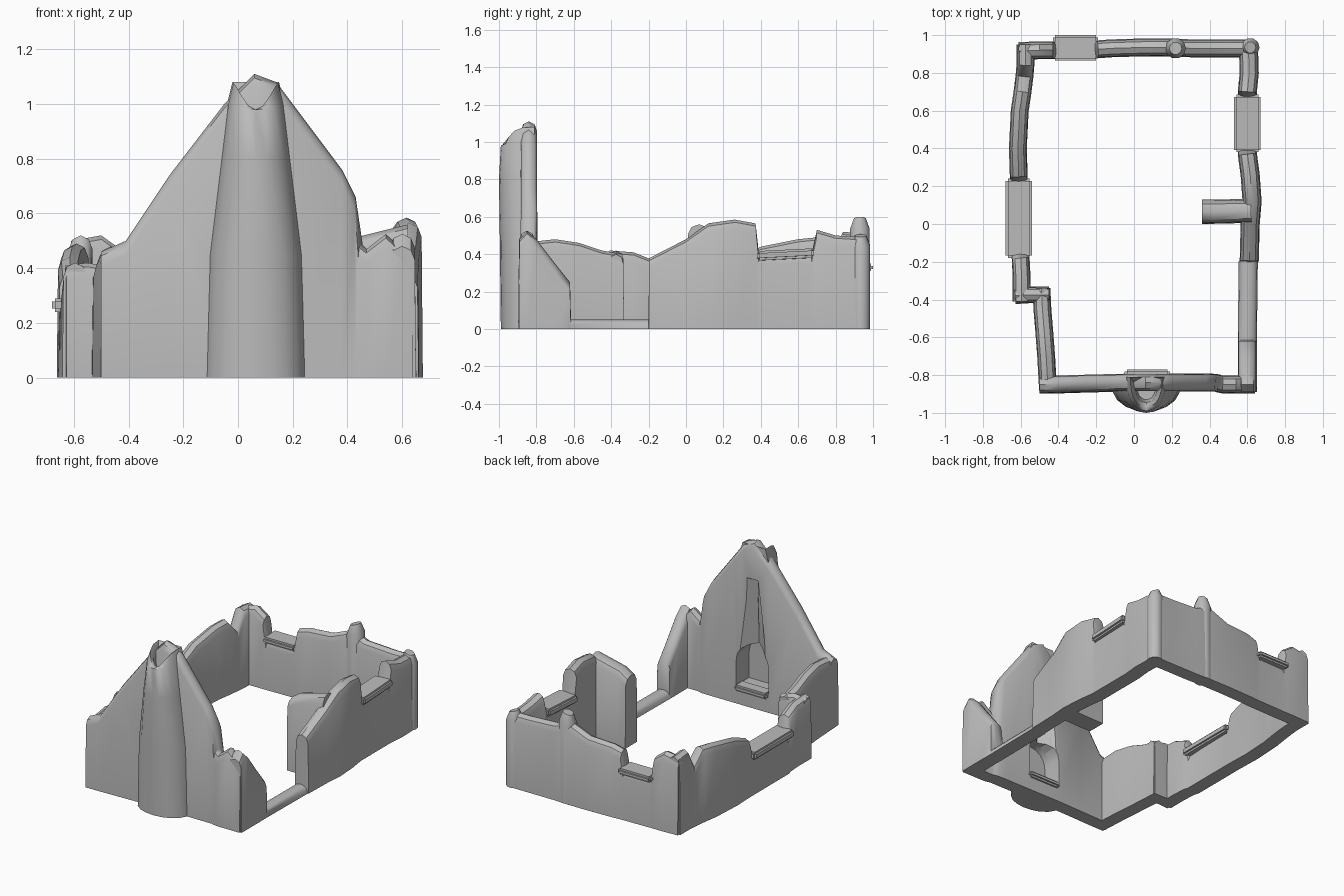
import bpy, bmesh, math
from mathutils import Vector

cube = bpy.data.objects.get("Cube")
if cube:
    bpy.data.objects.remove(cube, do_unlink=True)

stone = bpy.data.materials.new("grey_stone")
stone.use_nodes = True
GREY = (0.5, 0.5, 0.5, 1)
stone.diffuse_color = GREY
stone.node_tree.nodes["Principled BSDF"].inputs["Base Color"].default_value = GREY


def finish(name, bm):
    bmesh.ops.recalc_face_normals(bm, faces=bm.faces)
    mesh = bpy.data.meshes.new(name)
    bm.to_mesh(mesh)
    bm.free()
    mesh.materials.append(stone)
    obj = bpy.data.objects.new(name, mesh)
    bpy.context.collection.objects.link(obj)
    return obj


def smooth(obj, angle=42):
    bpy.ops.object.select_all(action="DESELECT")
    obj.select_set(True)
    bpy.context.view_layer.objects.active = obj
    bpy.ops.object.shade_smooth_by_angle(angle=math.radians(angle))


def loft(name, rings):
    """Skin closed rings of points and cap both ends."""
    bm = bmesh.new()
    loops = [[bm.verts.new(p) for p in ring] for ring in rings]
    n = len(loops[0])
    for a, b in zip(loops, loops[1:]):
        for i in range(n):
            j = (i + 1) % n
            bm.faces.new((a[i], a[j], b[j], b[i]))
    bm.faces.new(loops[0])
    bm.faces.new(loops[-1])
    return finish(name, bm)


def wall(name, path, half=0.043):
    """Upright wall with a rounded, broken crest: path holds x, y and crest height."""
    rings = []
    for i, (x, y, z) in enumerate(path):
        before, after = path[max(i - 1, 0)], path[min(i + 1, len(path) - 1)]
        t = Vector((after[0] - before[0], after[1] - before[1])).normalized()
        r = min(z * 0.5, 0.05)
        section = [(-1.1, 0), (-1, z - r), (-0.7, z - r * 0.3), (0, z),
                   (0.7, z - r * 0.3), (1, z - r), (1.1, 0)]
        rings.append([(x - t.y * s * half, y + t.x * s * half, h) for s, h in section])
    obj = loft(name, rings)
    smooth(obj)
    return obj


def slab(name, x, y, z, tilt=0.0):
    """Bevelled block from ranges in x, y and z."""
    bm = bmesh.new()
    bmesh.ops.create_cube(bm, size=1)
    for v in bm.verts:
        v.co = [r[0] + (c + 0.5) * (r[1] - r[0]) for c, r in zip(v.co, (x, y, z))]
        v.co.z += tilt * (v.co.x - x[0] + v.co.y - y[0])
    bmesh.ops.bevel(bm, geom=bm.edges[:], offset=0.012, segments=2, affect="EDGES")
    obj = finish(name, bm)
    smooth(obj)


def stub(name, x, y, radius, height, slant):
    """Leaning broken post."""
    rings = []
    for k, scale in ((0, 1), (0.9, 1), (1, 0.6)):
        ring = []
        for i in range(10):
            a = math.tau * i / 10
            c, s = math.cos(a) * radius * scale, math.sin(a) * radius * scale
            ring.append((x + c, y + s, height * k + slant * c * k))
        rings.append(ring)
    smooth(loft(name, rings))


# Front gable, falling to the right-hand corner
gable = wall("gable_wall", [
    (-0.5, -0.85, 0.46), (-0.41, -0.85, 0.5), (-0.25, -0.845, 0.74), (-0.05, -0.84, 1.0),
    (0.06, -0.84, 1.11), (0.14, -0.84, 1.08), (0.2, -0.84, 1.0), (0.38, -0.84, 0.76),
    (0.43, -0.84, 0.66), (0.45, -0.845, 0.49), (0.47, -0.85, 0.47), (0.54, -0.85, 0.525),
    (0.6, -0.85, 0.47), (0.64, -0.85, 0.42)])

# Right wall, with the doorway gap and window opening
wall("right_wall", [
    (0.6, -0.89, 0.48), (0.6, -0.85, 0.525), (0.6, -0.8, 0.48), (0.6, -0.7, 0.35),
    (0.6, -0.62, 0.25), (0.6, -0.615, 0.05), (0.605, -0.2, 0.05), (0.61, -0.195, 0.38),
    (0.615, 0, 0.48), (0.625, 0.12, 0.565), (0.615, 0.26, 0.585), (0.6, 0.37, 0.565),
    (0.6, 0.39, 0.4), (0.6, 0.67, 0.4), (0.6, 0.7, 0.53), (0.61, 0.8, 0.5),
    (0.605, 0.96, 0.49)], 0.046)

# Back wall
wall("back_wall", [
    (0.63, 0.93, 0.49), (0.5, 0.93, 0.49), (0.3, 0.93, 0.5), (0.2, 0.935, 0.54),
    (0.05, 0.935, 0.48), (-0.12, 0.93, 0.47), (-0.19, 0.925, 0.45), (-0.21, 0.925, 0.33),
    (-0.41, 0.92, 0.33), (-0.43, 0.92, 0.47), (-0.5, 0.92, 0.52), (-0.61, 0.915, 0.5)])

# Left wall, its jog, and the short run back to the gable
wall("left_wall", [
    (-0.575, 0.95, 0.51), (-0.575, 0.84, 0.52), (-0.58, 0.78, 0.4), (-0.59, 0.7, 0.49),
    (-0.605, 0.6, 0.48), (-0.615, 0.4, 0.44), (-0.61, 0.25, 0.38), (-0.61, 0.22, 0.27),
    (-0.61, -0.15, 0.25), (-0.6, -0.18, 0.37), (-0.595, -0.28, 0.41), (-0.595, -0.41, 0.42)])
wall("jog_wall", [(-0.63, -0.38, 0.41), (-0.55, -0.375, 0.42), (-0.45, -0.375, 0.4)], 0.04)
wall("left_front_wall", [
    (-0.49, -0.34, 0.4), (-0.485, -0.45, 0.42), (-0.475, -0.57, 0.46), (-0.465, -0.7, 0.48),
    (-0.455, -0.88, 0.46)])

# Inner partition stub
wall("partition_stub", [(0.36, 0.065, 0.47), (0.42, 0.065, 0.51), (0.62, 0.07, 0.56)], 0.058)

# Posts at the back
stub("back_post", 0.22, 0.93, 0.055, 0.59, 0.3)
stub("corner_post", 0.615, 0.935, 0.05, 0.5, -0.3)

# Window sills
slab("left_sill", (-0.68, -0.54), (-0.18, 0.24), (0.24, 0.29))
slab("back_sill", (-0.43, -0.19), (0.865, 1), (0.31, 0.35))
slab("right_sill", (0.53, 0.67), (0.38, 0.685), (0.36, 0.41), 0.05)

# Chimney breast: half-round outside, narrowing upward to a slanted flue mouth
def breast_ring(z, half, front, notch=0.0, back=-0.81):
    ring = []
    for i in range(11):
        a = math.pi * i / 10
        y = back + 0.03 + (front - back - 0.03) * math.sin(a) ** 0.6 if 0 < i < 10 else back
        ring.append((0.065 + half * math.cos(a), y, z - notch * math.sin(a) ** 3))
    return ring

chimney = loft("chimney_breast", [
    breast_ring(0, 0.19, -0.99), breast_ring(0.45, 0.175, -0.995),
    breast_ring(0.8, 0.13, -1), breast_ring(1.0, 0.105, -0.99, 0.02),
    breast_ring(1.08, 0.085, -0.97, 0.1), breast_ring(1.03, 0.06, -0.945, 0.06, -0.85),
    breast_ring(0.9, 0.05, -0.93, 0, -0.86)])

# Fireplace arch and flue groove, cut into the gable and breast from inside
arch = [(-0.055, 0.12), (0.185, 0.12)]
arch += [(0.065 + 0.12 * math.cos(math.pi * i / 8), 0.29 + 0.12 * math.sin(math.pi * i / 8))
         for i in range(9)]
fireplace = loft("fireplace_cutter", [[(x, y, z) for x, z in arch] for y in (-0.93, -0.7)])
flue = loft("flue_cutter", [
    [(0.065 - w, -0.77, z), (0.065, -0.77 - d, z), (0.065 + w, -0.77, z)]
    for z, w, d in ((0.3, 0.13, 0.1), (0.86, 0.06, 0.08))])

for obj in (gable, chimney):
    for cutter in (fireplace, flue):
        mod = obj.modifiers.new("cut", "BOOLEAN")
        mod.operation = "DIFFERENCE"
        mod.solver = "EXACT"
        mod.object = cutter
    graph = bpy.context.evaluated_depsgraph_get()
    mesh = bpy.data.meshes.new_from_object(obj.evaluated_get(graph))
    obj.modifiers.clear()
    obj.data = mesh
    smooth(obj)
for cutter in (fireplace, flue):
    bpy.data.objects.remove(cutter, do_unlink=True)

# Raised hearth
slab("hearth", (-0.05, 0.19), (-0.86, -0.77), (0.09, 0.13))
